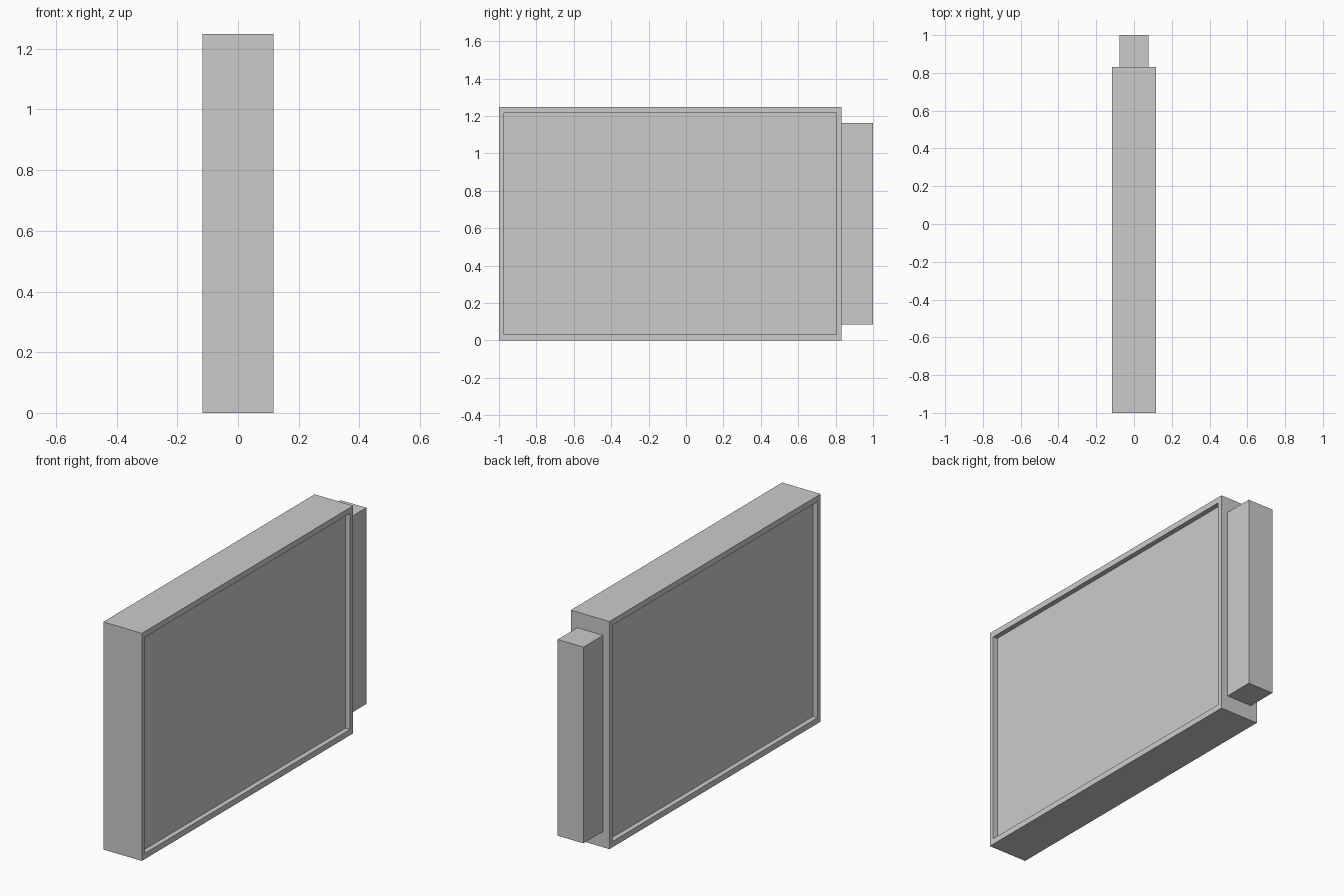
import bpy
import bmesh
from mathutils import Vector

cube = bpy.data.objects.get("Cube")
if cube:
    bpy.data.objects.remove(cube, do_unlink=True)

# Single plain grey
grey = bpy.data.materials.new("plain_grey")
grey.use_nodes = True
GREY = (0.6, 0.6, 0.6, 1.0)
grey.diffuse_color = GREY
grey.node_tree.nodes["Principled BSDF"].inputs["Base Color"].default_value = GREY

HALF_WIDTH, HEIGHT, BACK = 0.117, 1.248, 0.831
RIM_Y, RIM_Z, RECESS = 0.027, 0.032, 0.027


def box_mesh(low, high):
    bm = bmesh.new()
    bmesh.ops.create_cube(bm, size=1)
    low, high = Vector(low), Vector(high)
    for v in bm.verts:
        v.co = (low + high) / 2 + v.co * (high - low)
    return bm


def finish(bm, name):
    bmesh.ops.recalc_face_normals(bm, faces=bm.faces)
    mesh = bpy.data.meshes.new(name)
    bm.to_mesh(mesh)
    bm.free()
    mesh.materials.append(grey)
    obj = bpy.data.objects.new(name, mesh)
    bpy.context.collection.objects.link(obj)
    return obj


# Slab body with a shallow recessed panel on both broad sides
bm = box_mesh((-HALF_WIDTH, -1, 0), (HALF_WIDTH, BACK, HEIGHT))
centre = Vector((0, (BACK - 1) / 2, HEIGHT / 2))
scale_y = 1 - 2 * RIM_Y / (BACK + 1)
scale_z = 1 - 2 * RIM_Z / HEIGHT
for face in [f for f in bm.faces if abs(f.normal.x) > 0.9]:
    side = 1 if face.calc_center_median().x > 0 else -1
    # Inset to form the rim, then push the panel inwards
    bmesh.ops.inset_region(bm, faces=[face], thickness=0.01)
    for v in face.verts:
        v.co.y = centre.y + (BACK + 1) / 2 * scale_y * (1 if v.co.y > centre.y else -1)
        v.co.z = centre.z + HEIGHT / 2 * scale_z * (1 if v.co.z > centre.z else -1)
    bmesh.ops.inset_region(bm, faces=[face], thickness=0)
    for v in face.verts:
        v.co.x -= side * RECESS
finish(bm, "slab_body")

# Narrow block along the rear edge
finish(box_mesh((-0.078, BACK, 0.086), (0.078, 1, HEIGHT - 0.086)), "rear_block")
